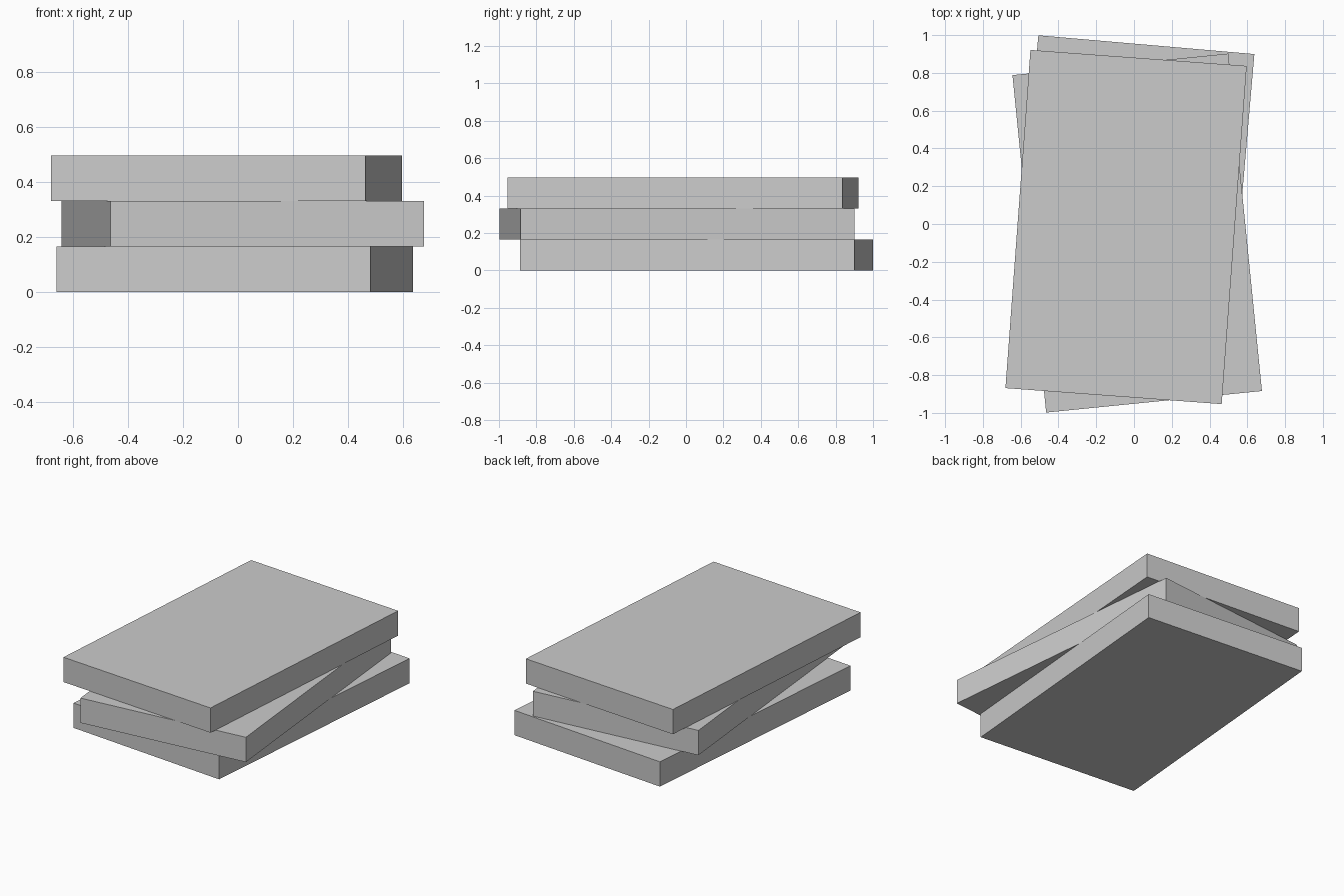
import bpy
from math import radians

cube = bpy.data.objects.get("Cube")
if cube:
    bpy.data.objects.remove(cube, do_unlink=True)

WIDTH, LENGTH, THICK = 1.148, 1.795, 0.1655

# One plain grey for the whole stack
grey = bpy.data.materials.new("plain_grey")
grey.use_nodes = True
colour = (0.6, 0.6, 0.6, 1)
grey.diffuse_color = colour
grey.node_tree.nodes["Principled BSDF"].inputs["Base Color"].default_value = colour


def slab(name, level, x, y, turn):
    """A flat board lying at the given level of the stack."""
    bpy.ops.mesh.primitive_cube_add(
        size=1, location=(x, y, (level + 0.5) * THICK), rotation=(0, 0, radians(turn)))
    board = bpy.context.object
    board.name = name
    board.scale = (WIDTH, LENGTH, THICK)
    board.data.materials.append(grey)


# Three equal boards, each twisted a little against the one below
slab("bottom_board", 0, -0.012, 0.055, -4.95)
slab("middle_board", 1, 0.017, -0.048, 5.7)
slab("top_board", 2, -0.042, -0.016, -4.23)
